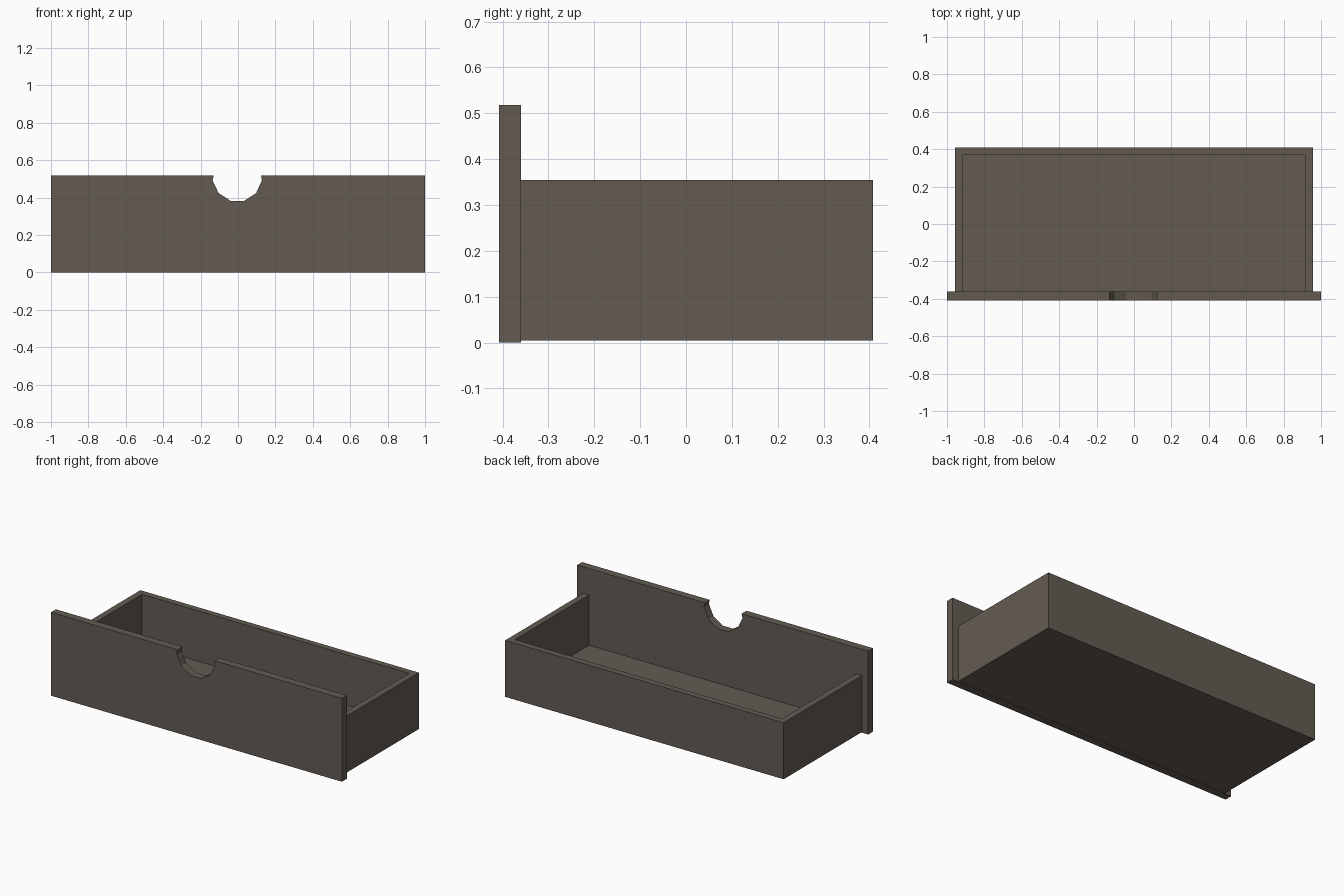
import bpy, bmesh

if "Cube" in bpy.data.objects:
    bpy.data.objects.remove(bpy.data.objects["Cube"])

mat = bpy.data.materials.new("dark_taupe_wood")
mat.diffuse_color = (0.125, 0.105, 0.086, 1)
mat.use_nodes = True
mat.node_tree.nodes["Principled BSDF"].inputs["Base Color"].default_value = mat.diffuse_color


def finish(bm, name):
    bmesh.ops.recalc_face_normals(bm, faces=bm.faces)
    me = bpy.data.meshes.new(name)
    bm.to_mesh(me)
    bm.free()
    me.materials.append(mat)
    ob = bpy.data.objects.new(name, me)
    bpy.context.collection.objects.link(ob)
    return ob


def prism(name, profile, to_a, to_b):
    """Solid between two mapped copies of a 2D profile."""
    bm = bmesh.new()
    a = [bm.verts.new(to_a(*p)) for p in profile]
    b = [bm.verts.new(to_b(*p)) for p in profile]
    bm.faces.new(a)
    bm.faces.new(b)
    n = len(profile)
    for i in range(n):
        j = (i + 1) % n
        bm.faces.new((a[i], a[j], b[j], b[i]))
    return finish(bm, name)


FRONT, PANEL_BACK, BACK = -0.408, -0.36, 0.408
SIDE, WALL = 0.957, 0.039

# front panel with the faceted finger notch
panel = [(-1, 0), (1, 0), (1, 0.518),
         (0.123, 0.518), (0.128, 0.492), (0.097, 0.424), (0.033, 0.382),
         (-0.039, 0.382), (-0.104, 0.424), (-0.136, 0.492), (-0.130, 0.518),
         (-1, 0.518)]
prism("front_panel", panel,
      lambda x, z: (x, FRONT, z), lambda x, z: (x, PANEL_BACK, z))

# U-shaped side and back walls, open towards the panel
inner = SIDE - WALL
walls = [(-SIDE, PANEL_BACK), (-inner, PANEL_BACK), (-inner, BACK - WALL),
         (inner, BACK - WALL), (inner, PANEL_BACK), (SIDE, PANEL_BACK),
         (SIDE, BACK), (-SIDE, BACK)]
prism("side_and_back_walls", walls,
      lambda x, y: (x, y, 0.004), lambda x, y: (x, y, 0.355))

# drawer floor between the walls
floor = [(-inner, PANEL_BACK), (inner, PANEL_BACK),
         (inner, BACK - WALL), (-inner, BACK - WALL)]
prism("drawer_floor", floor,
      lambda x, y: (x, y, 0.004), lambda x, y: (x, y, 0.042))
